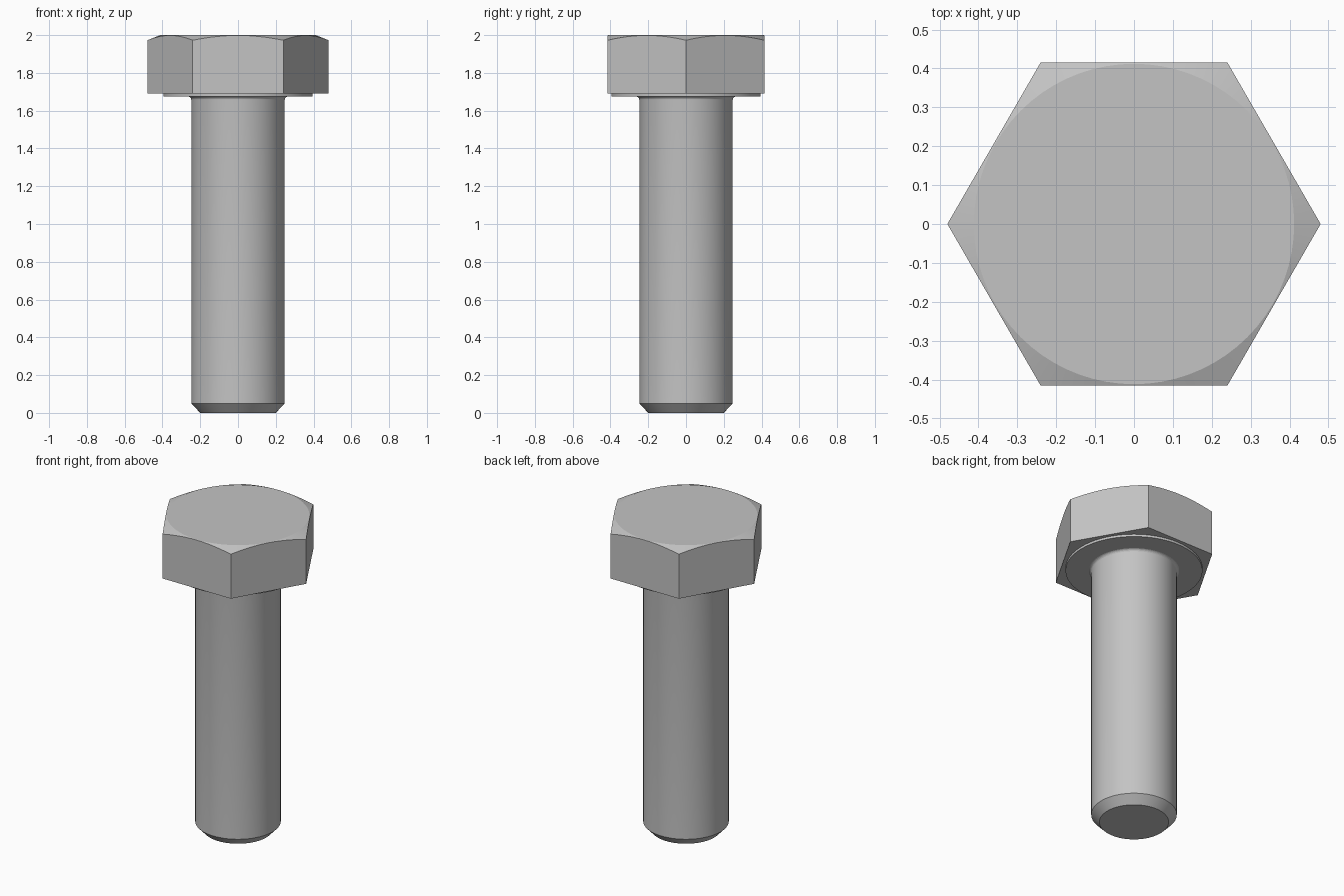
import bpy, bmesh
from math import pi, cos, sin, radians

cube = bpy.data.objects.get("Cube")
if cube:
    bpy.data.objects.remove(cube, do_unlink=True)

SEGMENTS = 72
HEX_RADIUS = 0.48
APOTHEM = HEX_RADIUS * cos(pi / 6)
CHAMFER_RADIUS = 0.412
CHAMFER_SLOPE = 0.4
HEAD_BOTTOM, HEAD_TOP = 1.69, 2.0

steel = bpy.data.materials.new("grey steel")
steel.use_nodes = True
colour = (0.55, 0.55, 0.55, 1)
steel.diffuse_color = colour
steel.node_tree.nodes["Principled BSDF"].inputs["Base Color"].default_value = colour


def stack_rings(name, rings):
    """Bridge rings of points from bottom to top and cap both ends."""
    bm = bmesh.new()
    loops = [[bm.verts.new(p) for p in ring] for ring in rings]
    for low, high in zip(loops, loops[1:]):
        for i in range(SEGMENTS):
            j = (i + 1) % SEGMENTS
            bm.faces.new((low[i], low[j], high[j], high[i]))
    bm.faces.new(loops[0][::-1])
    bm.faces.new(loops[-1])
    mesh = bpy.data.meshes.new(name)
    bm.to_mesh(mesh)
    bm.free()
    mesh.materials.append(steel)
    obj = bpy.data.objects.new(name, mesh)
    bpy.context.collection.objects.link(obj)
    bpy.ops.object.select_all(action="DESELECT")
    obj.select_set(True)
    bpy.context.view_layer.objects.active = obj
    bpy.ops.object.shade_smooth_by_angle(angle=radians(15))
    return obj


def ring(radius_at, height_at):
    points = []
    for i in range(SEGMENTS):
        a = 2 * pi * i / SEGMENTS
        r = radius_at(a)
        points.append((r * cos(a), r * sin(a), height_at(r)))
    return points


def circle(r, z):
    return ring(lambda a: r, lambda _: z)


def hexagon(a):
    return APOTHEM / cos(a % (pi / 3) - pi / 6)


# Hexagonal head, its corners cut by a shallow cone
stack_rings("hex_head", [
    ring(hexagon, lambda r: HEAD_BOTTOM),
    ring(hexagon, lambda r: HEAD_TOP - CHAMFER_SLOPE * (r - CHAMFER_RADIUS)),
    circle(CHAMFER_RADIUS, HEAD_TOP),
])

# Thin round bearing face under the head
stack_rings("washer_face", [circle(0.395, 1.675), circle(0.395, HEAD_BOTTOM)])

# Shank with a chamfered tip and a small fillet below the head
fillet = 0.02
profile = [(0.2, 0), (0.247, 0.05)]
for k in range(6):
    t = k / 5 * pi / 2
    profile.append((0.247 + fillet * (1 - cos(t)), 1.656 + fillet * sin(t)))
stack_rings("shank", [circle(r, z) for r, z in profile])
